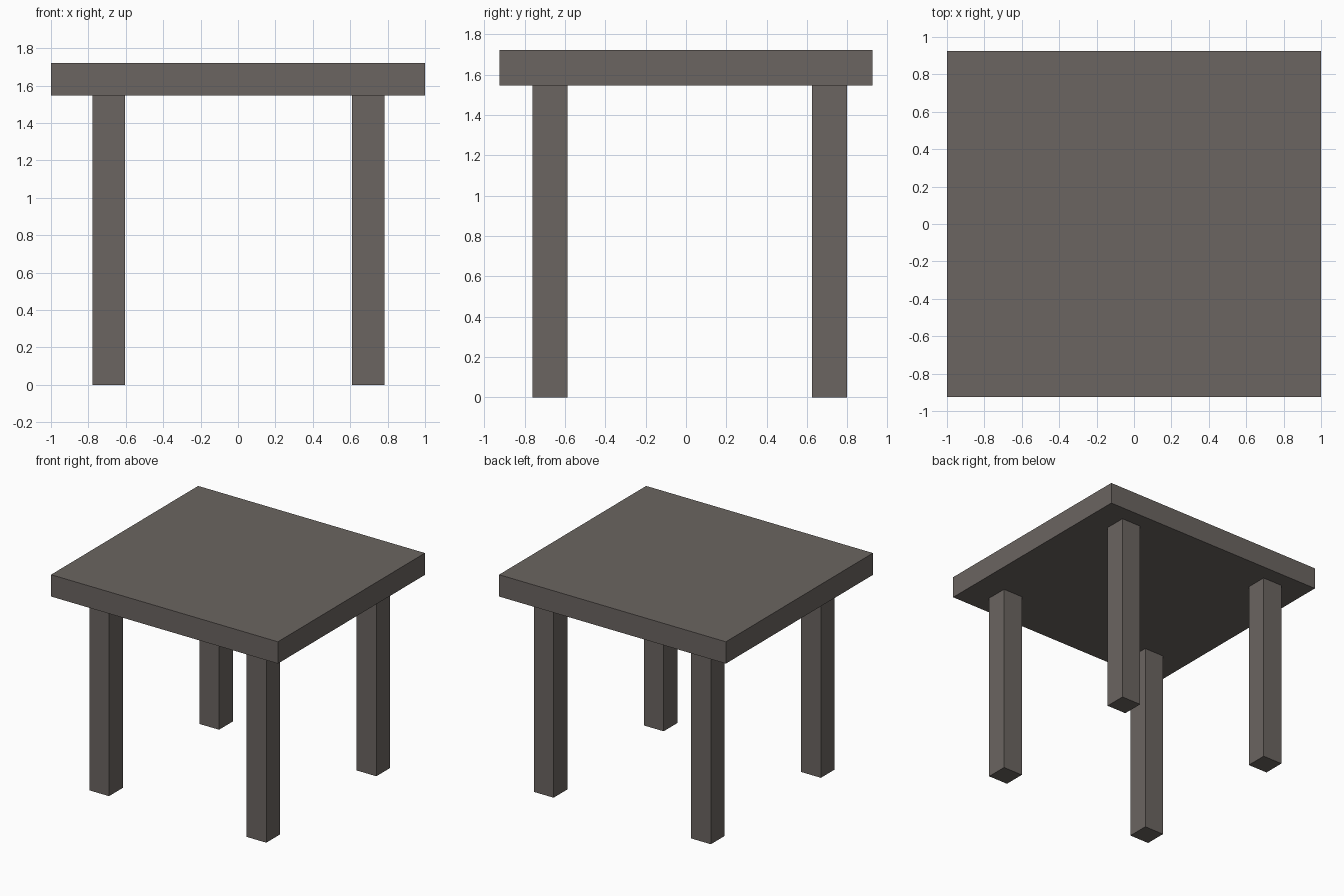
import bpy

if "Cube" in bpy.data.objects:
    bpy.data.objects.remove(bpy.data.objects["Cube"])

# One flat colour for the whole table
wood = bpy.data.materials.new("grey_brown_wood")
wood.diffuse_color = (0.147, 0.130, 0.119, 1.0)
wood.use_nodes = True
wood.node_tree.nodes["Principled BSDF"].inputs["Base Color"].default_value = wood.diffuse_color


def box(name, x0, x1, y0, y1, z0, z1):
    """Axis-aligned box between two corners."""
    bpy.ops.mesh.primitive_cube_add(
        size=1, location=((x0 + x1) / 2, (y0 + y1) / 2, (z0 + z1) / 2))
    ob = bpy.context.object
    ob.name = name
    ob.scale = (x1 - x0, y1 - y0, z1 - z0)
    bpy.ops.object.transform_apply(location=False, rotation=False, scale=True)
    ob.data.materials.append(wood)
    return ob


TOP, UNDER, LEG = 1.722, 1.548, 0.174

# Table top
box("table_top", -1, 1, -0.926, 0.926, UNDER, TOP)

# Four square legs
for side, x in (("left", -0.778), ("right", 0.609)):
    for end, y in (("front", -0.762), ("back", 0.624)):
        box(f"{end}_{side}_leg", x, x + LEG, y, y + LEG, 0, UNDER)
